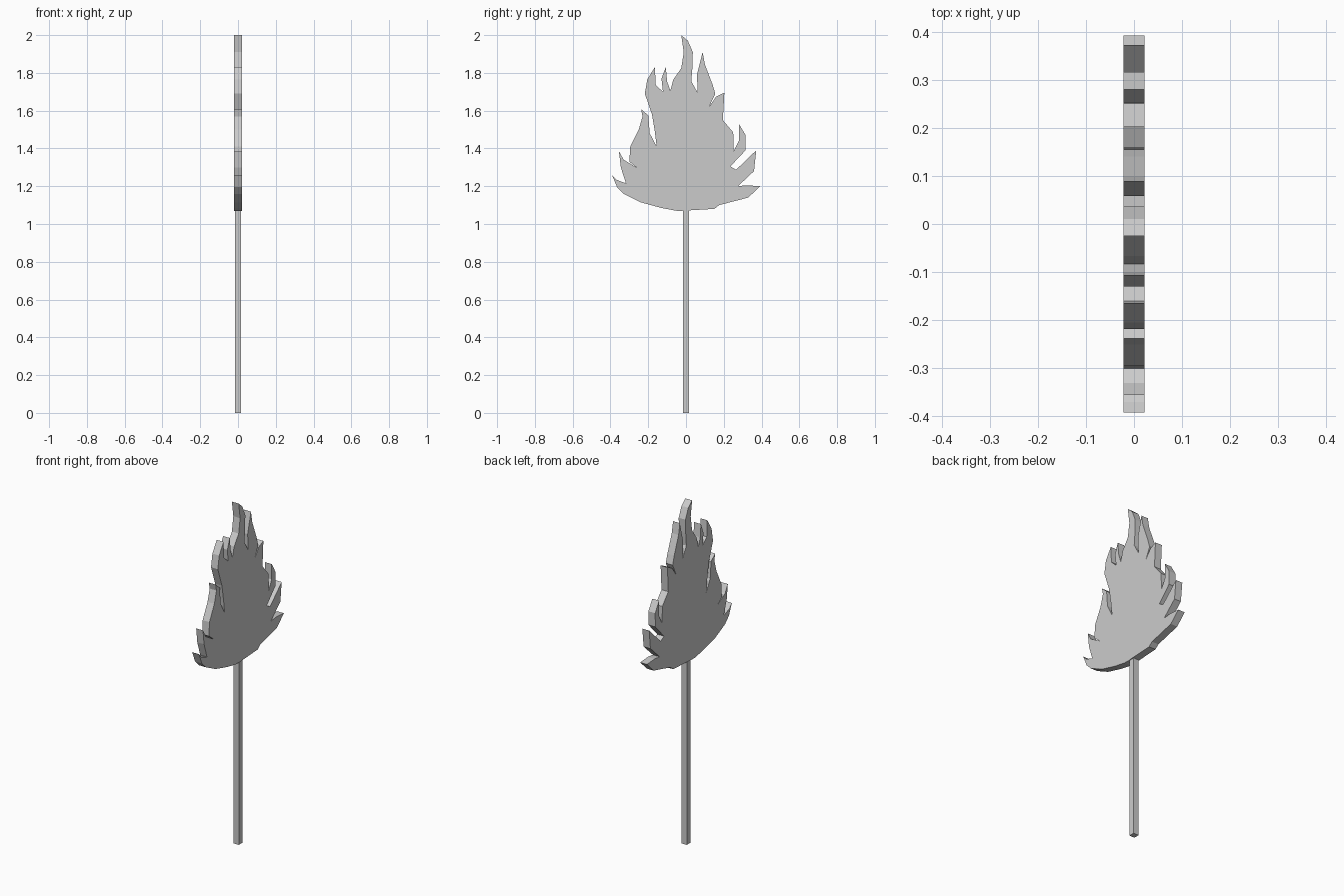
import bpy, bmesh

HALF = 0.022  # half thickness of the flame board

# Left edge of the flame, bottom to top tip (y, z)
left = [(-.05, 1.07), (-.13, 1.085), (-.24, 1.115), (-.33, 1.16), (-.365, 1.195), (-.392, 1.26),
        (-.37, 1.235), (-.318, 1.215), (-.345, 1.30), (-.355, 1.385),
        (-.33, 1.34), (-.255, 1.295), (-.30, 1.33), (-.295, 1.41), (-.25, 1.50), (-.23, 1.57), (-.238, 1.608),
        (-.20, 1.575), (-.192, 1.48), (-.155, 1.41), (-.165, 1.49), (-.18, 1.58), (-.218, 1.69),
        (-.205, 1.765), (-.165, 1.83), (-.16, 1.735), (-.122, 1.70), (-.13, 1.77), (-.107, 1.83),
        (-.10, 1.755), (-.083, 1.705), (-.067, 1.765), (-.025, 1.825), (-.012, 1.91), (-.025, 2.0)]

# Right edge of the flame, top to bottom
right = [(.01, 1.97), (.036, 1.91), (.034, 1.83), (.028, 1.755), (.062, 1.695), (.058, 1.79), (.088, 1.91),
         (.10, 1.845), (.14, 1.74), (.155, 1.69), (.122, 1.62), (.16, 1.675), (.203, 1.695),
         (.195, 1.55), (.25, 1.485), (.252, 1.385), (.28, 1.44), (.28, 1.53),
         (.316, 1.47), (.315, 1.39), (.235, 1.305), (.265, 1.287), (.372, 1.39),
         (.36, 1.28), (.275, 1.20), (.32, 1.205), (.392, 1.20),
         (.33, 1.14), (.175, 1.10), (.15, 1.08), (.03, 1.073), (-.02, 1.07)]


def finish(bm, name):
    bmesh.ops.recalc_face_normals(bm, faces=bm.faces)
    mesh = bpy.data.meshes.new(name)
    bm.to_mesh(mesh)
    bm.free()
    obj = bpy.data.objects.new(name, mesh)
    bpy.context.collection.objects.link(obj)
    return obj


# Flame board: flat outline extruded along x
bm = bmesh.new()
face = bm.faces.new([bm.verts.new((-HALF, y, z)) for y, z in left + right])
ext = bmesh.ops.extrude_face_region(bm, geom=[face], use_keep_orig=True)
moved = [g for g in ext["geom"] if isinstance(g, bmesh.types.BMVert)]
bmesh.ops.translate(bm, verts=moved, vec=(2 * HALF, 0, 0))
finish(bm, "flame_board")

# Square post
bm = bmesh.new()
bmesh.ops.create_cube(bm, size=1)
bmesh.ops.scale(bm, verts=bm.verts, vec=(0.034, 0.034, 1.08))
bmesh.ops.translate(bm, verts=bm.verts, vec=(0, 0, 0.54))
finish(bm, "post")
